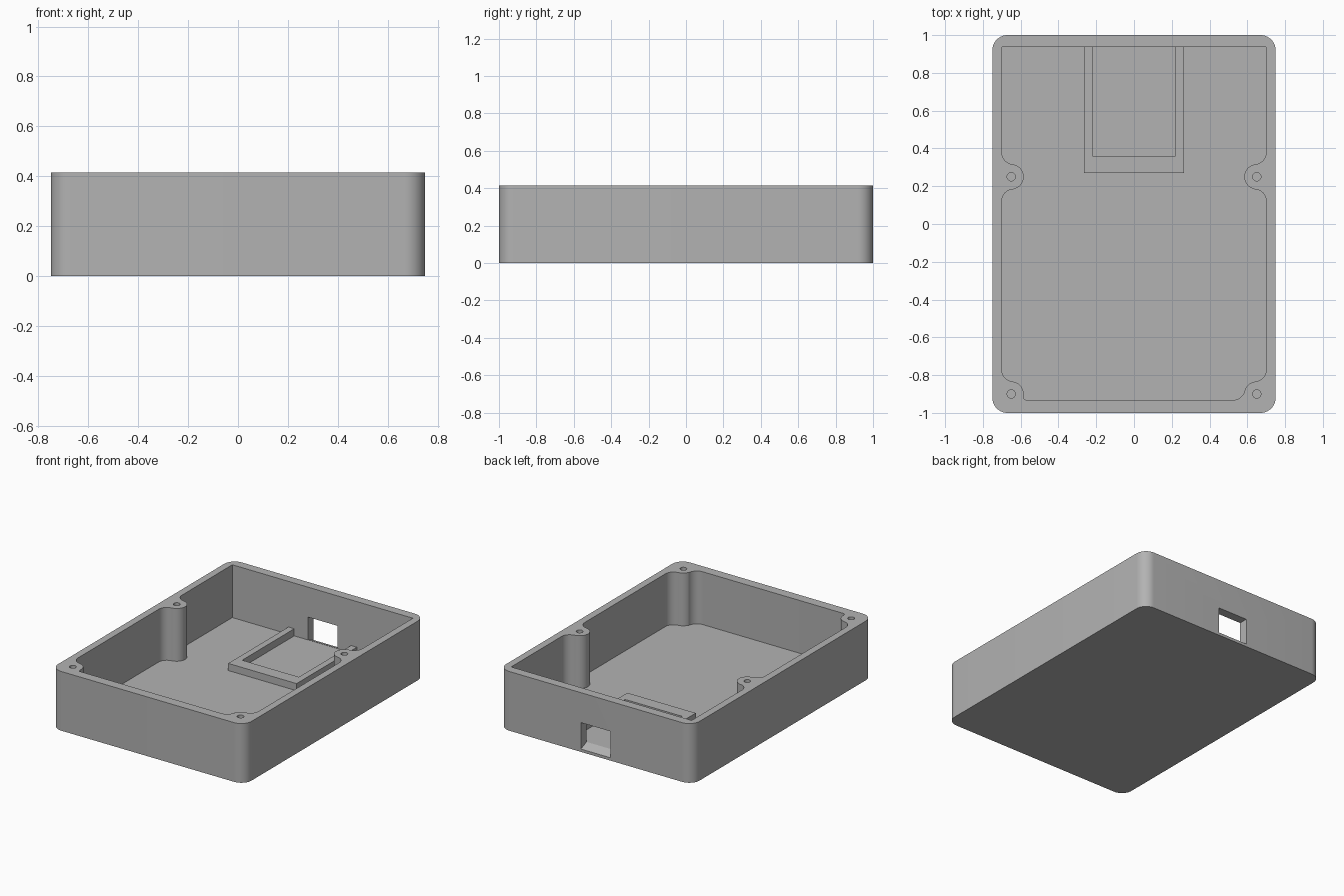
import bpy, bmesh
from math import cos, sin, radians

cube = bpy.data.objects.get("Cube")
if cube:
    bpy.data.objects.remove(cube, do_unlink=True)

HEIGHT, FLOOR = 0.415, 0.045
BOSS_X, BOSS_R, WALL_X = 0.65, 0.066, 0.70
FRONT, BACK = -0.932, 0.937

plastic = bpy.data.materials.new("grey plastic")
plastic.use_nodes = True
colour = (0.45, 0.45, 0.45, 1)
plastic.diffuse_color = colour
plastic.node_tree.nodes["Principled BSDF"].inputs["Base Color"].default_value = colour


def arc(cx, cy, r, start, end, steps=10):
    angles = [radians(start + (end - start) * i / steps) for i in range(steps + 1)]
    return [(cx + r * cos(a), cy + r * sin(a)) for a in angles]


def prism(name, points, low, high, place=lambda u, v, w: (u, v, w)):
    """Extrude a closed outline from low to high."""
    bm = bmesh.new()
    face = bm.faces.new([bm.verts.new(place(u, v, low)) for u, v in points])
    top = bmesh.ops.extrude_face_region(bm, geom=[face])["geom"]
    start, end = place(0, 0, low), place(0, 0, high)
    shift = [b - a for a, b in zip(start, end)]
    bmesh.ops.translate(bm, vec=shift, verts=[g for g in top if isinstance(g, bmesh.types.BMVert)])
    bmesh.ops.recalc_face_normals(bm, faces=bm.faces)
    mesh = bpy.data.meshes.new(name)
    bm.to_mesh(mesh)
    bm.free()
    mesh.materials.append(plastic)
    obj = bpy.data.objects.new(name, mesh)
    bpy.context.collection.objects.link(obj)
    return obj


def activate(obj):
    bpy.ops.object.select_all(action="DESELECT")
    obj.select_set(True)
    bpy.context.view_layer.objects.active = obj


def cut(obj, cutter):
    cutter.hide_render = True
    activate(obj)
    mod = obj.modifiers.new("cut", "BOOLEAN")
    mod.operation, mod.solver, mod.object = "DIFFERENCE", "EXACT", cutter
    bpy.ops.object.modifier_apply(modifier=mod.name)
    bpy.data.objects.remove(cutter, do_unlink=True)


def side_wall():
    """Inner wall outline on +x, from the back down to the front screw boss."""
    r = WALL_X - BOSS_X + 0.013
    cx = WALL_X - r
    pts = [(WALL_X, BACK)]
    pts += arc(cx, 0.25 + BOSS_R + r, r, 0, -90)
    pts += arc(BOSS_X, 0.25, BOSS_R, 95, 265, 18)
    pts += arc(cx, 0.25 - BOSS_R - r, r, 90, 0)
    pts += arc(cx, -0.9 + BOSS_R + r, r, 0, -90)
    return pts


# Outer shell with rounded vertical corners
R = 0.08
outline = []
for i, (sx, sy) in enumerate([(1, 1), (-1, 1), (-1, -1), (1, -1)]):
    outline += arc(sx * (0.75 - R), sy * (1 - R), R, 90 * i, 90 * i + 90)
case = prism("case", outline, 0, HEIGHT)

# Cavity that leaves the walls and four screw bosses
right = side_wall() + arc(BOSS_X, -0.9, BOSS_R, 95, 160, 8) + arc(0.523, FRONT + 0.065, 0.065, 0, -90)
left = side_wall() + arc(BOSS_X, -0.9, BOSS_R, 95, 185) + arc(0.569, FRONT + 0.015, 0.015, 0, -90, 5)
cavity = right + [(-x, y) for x, y in reversed(left)]
cut(case, prism("cavity_cutter", cavity, FLOOR, HEIGHT + 0.1))

# Screw holes
for x in (-BOSS_X, BOSS_X):
    for y in (-0.9, 0.25):
        cut(case, prism("hole_cutter", arc(x, y, 0.022, 0, 345, 23), 0.1, HEIGHT + 0.1))

# Port opening in the back wall, with a sill sloping outwards
port = [(BACK - 0.02, 0.046), (BACK, 0.046), (1.0, 0.02), (1.05, 0.0), (1.05, 0.205), (BACK - 0.02, 0.205)]
cut(case, prism("port_cutter", port, -0.115, 0.115, lambda u, v, w: (w, u, v)))

activate(case)
bpy.ops.object.shade_smooth_by_angle(angle=radians(30))

# Raised U-shaped rib that holds the board behind the port
half = [(0.265, BACK), (0.265, 0.27)]
inner = [(0.22, 0.36), (0.22, BACK)]
rib = half + [(-x, y) for x, y in reversed(half)] + [(-x, y) for x, y in reversed(inner)] + inner
prism("board_rib", rib, FLOOR - 0.005, 0.095)
